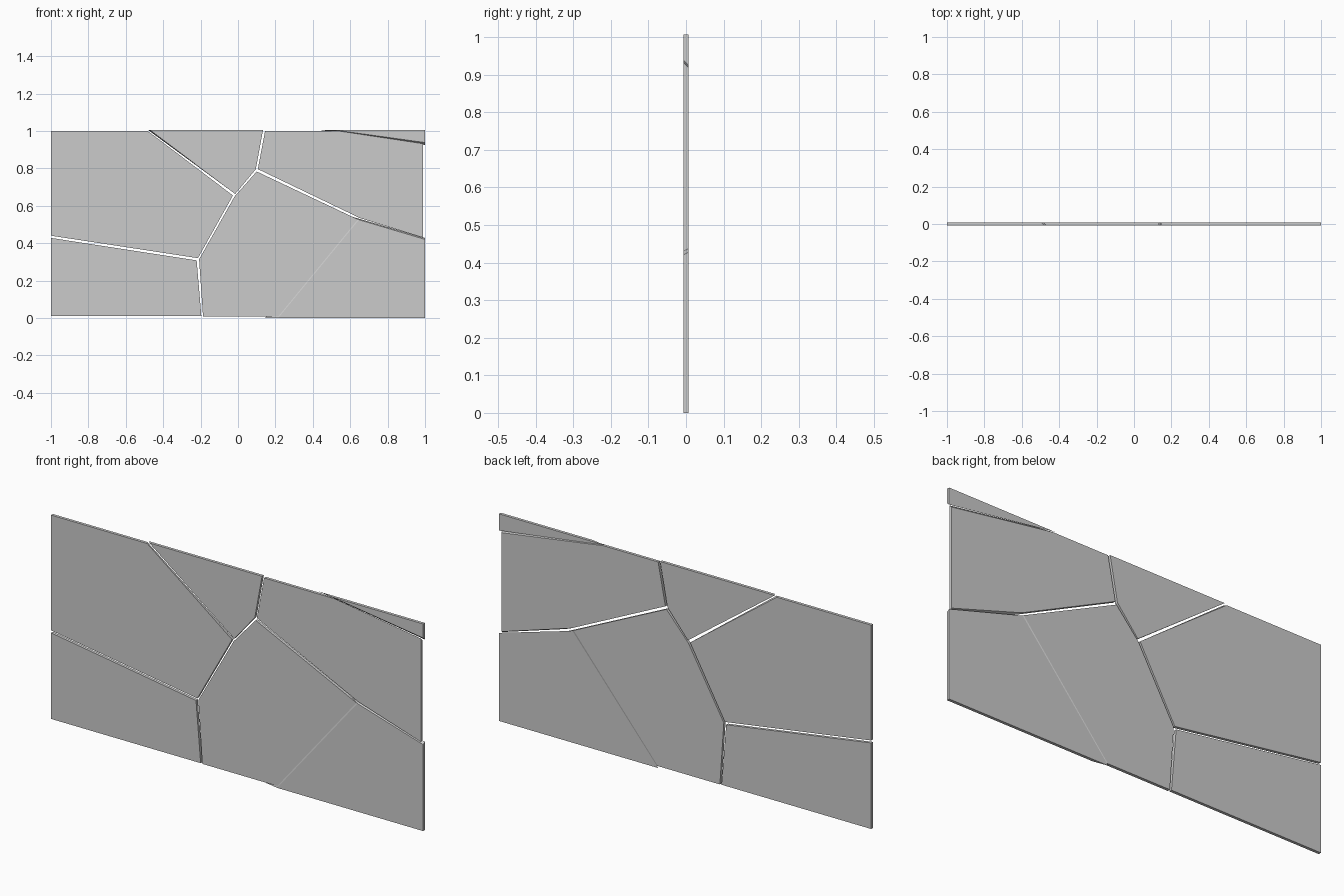
import bpy
import bmesh

if "Cube" in bpy.data.objects:
    bpy.data.objects.remove(bpy.data.objects["Cube"])

HALF = 0.007  # half the pane thickness


def shard(name, front, shifts=None):
    """Extrude an (x, z) outline; shifts move chosen back corners so the break is slanted."""
    shifts = shifts or {}
    bm = bmesh.new()
    f = [bm.verts.new((x, -HALF, z)) for x, z in front]
    b = []
    for i, (x, z) in enumerate(front):
        dx, dz = shifts.get(i, (0, 0))
        b.append(bm.verts.new((x + dx, HALF, z + dz)))
    bm.faces.new(f)
    bm.faces.new(b[::-1])
    n = len(f)
    for i in range(n):
        j = (i + 1) % n
        bm.faces.new((f[j], f[i], b[i], b[j]))
    bmesh.ops.recalc_face_normals(bm, faces=bm.faces)
    mesh = bpy.data.meshes.new(name)
    bm.to_mesh(mesh)
    bm.free()
    obj = bpy.data.objects.new(name, mesh)
    bpy.context.collection.objects.link(obj)


# left side shards
shard("upper_left_shard",
      [(-1, 0.44), (-0.214, 0.32), (-0.027, 0.655), (-0.483, 1.0), (-1, 1.0)],
      {3: (-0.01, 0)})
shard("lower_left_shard",
      [(-1, 0.01), (-0.196, 0.01), (-0.221, 0.308), (-1, 0.428)])

# wedge at the top middle
shard("top_middle_shard",
      [(-0.015, 0.663), (0.095, 0.795), (0.134, 1.006), (-0.472, 1.006)],
      {3: (-0.01, 0)})

# right side shards
shard("upper_right_shard",
      [(0.106, 0.796), (0.65, 0.535), (0.988, 0.43), (0.988, 0.932),
       (0.53, 1.001), (0.145, 1.001)],
      {1: (-0.04, 0.02), 2: (0, 0.007), 3: (0, -0.014), 4: (-0.09, 0)})
shard("top_corner_shard",
      [(0.51, 1.006), (1, 0.938), (1, 1.006)],
      {0: (-0.08, 0), 1: (0, -0.013)})

# bottom shards, meeting on a strongly slanted break
shard("bottom_middle_shard",
      [(-0.187, 0.009), (0.216, 0.009), (0.641, 0.527), (0.1, 0.783),
       (-0.018, 0.65), (-0.208, 0.314)],
      {1: (-0.07, 0), 2: (-0.042, 0.02)})
shard("bottom_right_shard",
      [(0.215, 0.0), (1, 0.0), (1, 0.42), (0.647, 0.525)],
      {0: (-0.07, 0), 2: (0, 0.008), 3: (-0.042, 0.018)})
